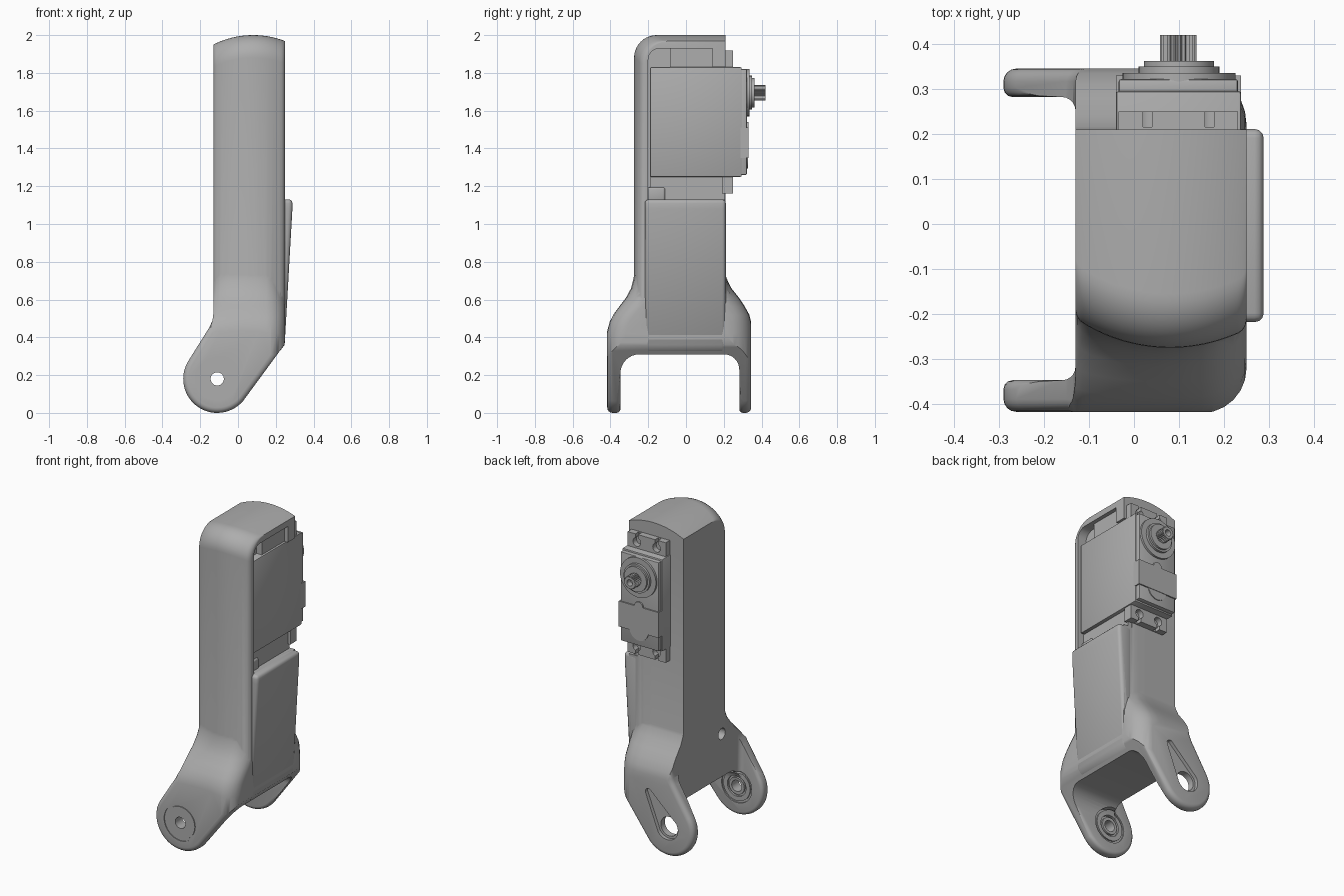
import bpy, bmesh, math

cube = bpy.data.objects.get("Cube")
if cube:
    bpy.data.objects.remove(cube, do_unlink=True)

grey = bpy.data.materials.new("plain grey")
grey.use_nodes = True
GREY = (0.42, 0.42, 0.42, 1)
grey.diffuse_color = GREY
grey.node_tree.nodes["Principled BSDF"].inputs["Base Color"].default_value = GREY


def finish(name, bm):
    bmesh.ops.recalc_face_normals(bm, faces=bm.faces)
    me = bpy.data.meshes.new(name)
    bm.to_mesh(me)
    bm.free()
    me.materials.append(grey)
    ob = bpy.data.objects.new(name, me)
    bpy.context.collection.objects.link(ob)
    return ob


def prism(name, pts, axis, lo, hi):
    """Extrude a closed outline along one axis."""
    def place(p, d):
        return {"x": (d, p[0], p[1]), "y": (p[0], d, p[1]), "z": (p[0], p[1], d)}[axis]
    bm = bmesh.new()
    a = [bm.verts.new(place(p, lo)) for p in pts]
    b = [bm.verts.new(place(p, hi)) for p in pts]
    bm.faces.new(a)
    bm.faces.new(b[::-1])
    for i in range(len(pts)):
        j = (i + 1) % len(pts)
        bm.faces.new((a[j], a[i], b[i], b[j]))
    return finish(name, bm)


def loft(name, rings):
    """Skin stacked sections; each is a front row followed by the reversed back row."""
    bm = bmesh.new()
    rows = [[bm.verts.new(p) for p in ring] for ring in rings]
    n = len(rows[0])
    for a, b in zip(rows, rows[1:]):
        for i in range(n):
            j = (i + 1) % n
            bm.faces.new((a[i], a[j], b[j], b[i]))
    for row in (rows[0], rows[-1]):
        for i in range(n // 2 - 1):
            bm.faces.new((row[i], row[i + 1], row[n - 2 - i], row[n - 1 - i]))
    return finish(name, bm)


def box(name, x, y, z):
    return prism(name, [(x[0], z[0]), (x[1], z[0]), (x[1], z[1]), (x[0], z[1])], "y", *y)


def arc(cx, cy, r, a0, a1, n=16):
    steps = [math.radians(a0 + (a1 - a0) * i / n) for i in range(n + 1)]
    return [(cx + r * math.cos(t), cy + r * math.sin(t)) for t in steps]


def sag(x, centre, r):
    """Drop of a circle of radius r at a distance from its crown."""
    return r - math.sqrt(max(0, r * r - (x - centre) ** 2))


def disc(name, cx, cy, r, axis, lo, hi, n=40):
    return prism(name, arc(cx, cy, r, 0, 360, n)[:-1], axis, lo, hi)


def bake(ob):
    bpy.context.view_layer.update()
    me = bpy.data.meshes.new_from_object(ob.evaluated_get(bpy.context.evaluated_depsgraph_get()))
    ob.modifiers.clear()
    ob.data = me


def combine(ob, op, *others):
    for other in others:
        m = ob.modifiers.new("combine", "BOOLEAN")
        m.operation, m.object, m.solver = op, other, "EXACT"
        bake(ob)
        bpy.data.objects.remove(other, do_unlink=True)
    return ob


def bevel(ob, width, segments=3):
    m = ob.modifiers.new("round", "BEVEL")
    m.width, m.segments, m.limit_method = width, segments, "ANGLE"
    m.angle_limit = math.radians(40)
    m.use_clamp_overlap = False
    bake(ob)
    return ob


PX, PZ = -0.11, 0.18          # pivot of the fork
FRONT_IN, BACK_IN = -0.347, 0.282   # inner faces of the two legs

# Column: bulged front that rolls over into an arched top
front = (arc(-0.095, -0.19, 0.035, 180, 239, 6) + arc(0.08, 0.095, 0.37, 241, 292, 20)
         + arc(0.215, -0.212, 0.035, 294, 360, 6))


def column_ring(z, shift, arch):
    row = [(x, y + shift, z - arch * sag(x, 0.08, 0.47)) for x, y in front]
    return row + [(x, 0.21, h) for x, y, h in reversed(row)]


R = 0.12
turns = [math.radians(9 * i) for i in range(11)]
column = loft("housing", [column_ring(0.45, 0, 0)]
              + [column_ring(2 - R + R * math.sin(t), R * (1 - math.cos(t)), 1) for t in turns])

# Fork: flared sections that blend into the column, trimmed to a rounded outline
cols = [-0.6, -0.13, -0.125, -0.115, -0.095, -0.05, 0, 0.05, 0.1, 0.15] + [
    0.15 + 0.1 * math.sin(math.radians(15 * i)) for i in range(1, 7)]


def fork_ring(z, f, b, blend):
    row, back = [], []
    for x in cols:
        u = max(x, -0.13)
        bulge = sag(u, 0.08, 0.37) + sag(min(u, -0.095), -0.095, 0.035)
        row.append((x, f + blend * bulge + sag(max(u, 0.15), 0.15, 0.1), z))
        back.append((x, max(b - sag(max(u, 0.12), 0.12, 0.13), min(b, 0.209)), z))
    return row + back[::-1]


flare = loft("flare", [fork_ring(*r) for r in (
    (-0.1, -0.42, 0.35, 0), (0.42, -0.42, 0.35, 0), (0.48, -0.405, 0.345, 0.1), (0.52, -0.385, 0.335, 0.25),
    (0.565, -0.352, 0.31, 0.4), (0.61, -0.318, 0.28, 0.6), (0.66, -0.291, 0.24, 0.8),
    (0.71, -0.279, 0.216, 0.95), (0.76, -0.27, 0.2, 1), (0.8, -0.25, 0.19, 1))])
fork = bevel(prism("fork", arc(PX, PZ, 0.18, 148, 320, 28)
                   + [(0.245, 0.36), (0.25, 0.4), (0.25, 0.9), (-0.13, 0.9), (-0.13, 0.53), (-0.135, 0.49),
                      (-0.15, 0.455)], "y", -0.417, 0.345), 0.028, 4)
combine(fork, "INTERSECT", flare)
combine(fork, "DIFFERENCE",
        prism("arch", [(BACK_IN, -0.2)] + arc(BACK_IN - 0.08, 0.23, 0.08, 0, 90, 8)
              + arc(FRONT_IN + 0.1, 0.21, 0.1, 90, 180, 8) + [(FRONT_IN, -0.2)], "x", -0.6, 0.6),
        prism("gap", [(-0.7, FRONT_IN)] + arc(-0.16, FRONT_IN + 0.03, 0.03, -90, 0, 5)
              + arc(-0.16, BACK_IN - 0.03, 0.03, 0, 90, 5) + [(-0.7, BACK_IN)], "z", -1, 0.7))

# Round the inner rims of both legs
bm = bmesh.new()
bm.from_mesh(fork.data)
bmesh.ops.remove_doubles(bm, verts=bm.verts, dist=0.0002)
rims = [e for e in bm.edges if len(e.link_faces) == 2 and e.calc_face_angle() > 0.8
        and any(all(abs(v.co.y - y) < 0.001 for v in e.verts) for y in (FRONT_IN, BACK_IN))
        and all(v.co.z < 0.215 or v.co.x < -0.165 for v in e.verts)]
bmesh.ops.bevel(bm, geom=rims, offset=0.02, segments=3, profile=0.5, affect="EDGES", clamp_overlap=False)
bm.to_mesh(fork.data)
bm.free()
combine(column, "UNION", fork)

# Window for the motor, pivot holes, tapered recess, cable hole
combine(column, "DIFFERENCE",
        prism("window", [(0.3, 1.13), (0.3, 1.83), (0.14, 1.83), (0.14, 1.93)]
              + arc(-0.14, 1.87, 0.06, 90, 180, 6) + [(-0.2, 1.13)], "x", 0.19, 0.5),
        disc("front_hole", PX, PZ, 0.035, "y", -0.6, 0),
        disc("back_hole", PX, PZ, 0.06, "y", 0, 0.6),
        prism("recess", arc(PX, PZ, 0.075, 148, 328, 20) + arc(0.02, 0.37, 0.022, -32, 148, 10), "y", 0.322, 0.6),
        disc("cable_hole", -0.17, 0.58, 0.035, "x", -0.4, -0.07, 20))

# Bearing in the front leg: shallow circular grooves on both faces
for r, lo, hi in ((0.113, -0.6, -0.412), (0.105, FRONT_IN - 0.008, 0), (0.065, FRONT_IN - 0.012, 0)):
    groove = combine(disc("groove", PX, PZ, r, "y", lo, hi), "DIFFERENCE",
                     disc("core", PX, PZ, r - 0.012, "y", -0.7, 0.1))
    combine(column, "DIFFERENCE", groove)

# Side cover, tapering toward the foot
cover = prism("side_cover", [(0.19, 0.315), (0.212, 0.315), (0.247, 0.36), (0.288, 1.08), (0.288, 1.13), (0.19, 1.13)],
              "y", -0.218, 0.211)
bevel(cover, 0.02)

# Motor case with its stepped gear cover
bevel(box("motor_case", (-0.04, 0.238), (-0.19, 0.295), (1.25, 1.83)), 0.006, 2)
bevel(box("motor_cover", (-0.034, 0.231), (0.28, 0.322), (1.26, 1.82)), 0.006, 2)
box("motor_plate", (-0.04, 0.238), (0.28, 0.33), (1.35, 1.51))
disc("plate_bump", 0.1, 1.51, 0.03, "y", 0.3, 0.33, 24)
disc("lower_bump", 0.1, 1.36, 0.065, "y", 0.3, 0.327, 32)

# Output shaft: stacked bosses and a toothed spline
for name, r, hi in (("boss_base", 0.125, 0.335), ("boss_step", 0.09, 0.35), ("boss_top", 0.078, 0.362)):
    disc(name, 0.1, 1.695, r, "y", 0.3, hi)
teeth = 24
spline = prism("output_spline",
               [(0.098 + r * math.cos(t), 1.695 + r * math.sin(t))
                for i in range(teeth * 2)
                for r, t in [(0.041 if i % 2 else 0.035, math.pi * i / teeth)]], "y", 0.35, 0.42)
combine(spline, "DIFFERENCE", disc("screw_hole", 0.098, 1.695, 0.02, "y", 0.385, 0.5, 20))

# Mounting ears with two open screw slots each
for name, lo, hi, out in (("upper_ear", 1.82, 1.918, 1), ("lower_ear", 1.162, 1.26, -1)):
    ear = box(name, (-0.034, 0.231), (0.19, 0.25), (lo, hi))
    mid = (lo + hi) / 2
    for x in (0.03, 0.168):
        end = mid + out * 0.1
        combine(ear, "DIFFERENCE", disc("slot_hole", x, mid, 0.027, "y", 0.215, 0.4, 24),
                box("slot_mouth", (x - 0.01, x + 0.01), (0.215, 0.4), (min(mid, end), max(mid, end))))

# Small blocks seen inside the window
box("upper_block", (0.1, 0.225), (-0.085, 0.145), (1.82, 1.932))
bevel(box("cable_block", (0.1, 0.225), (-0.202, -0.11), (1.12, 1.195)), 0.012)
box("lower_filler", (0.1, 0.215), (-0.19, 0.205), (1.12, 1.255))

# Smooth shading with crisp edges
for ob in bpy.context.scene.objects:
    ob.select_set(ob.type == "MESH")
bpy.context.view_layer.objects.active = column
bpy.ops.object.shade_smooth_by_angle(angle=math.radians(35))
